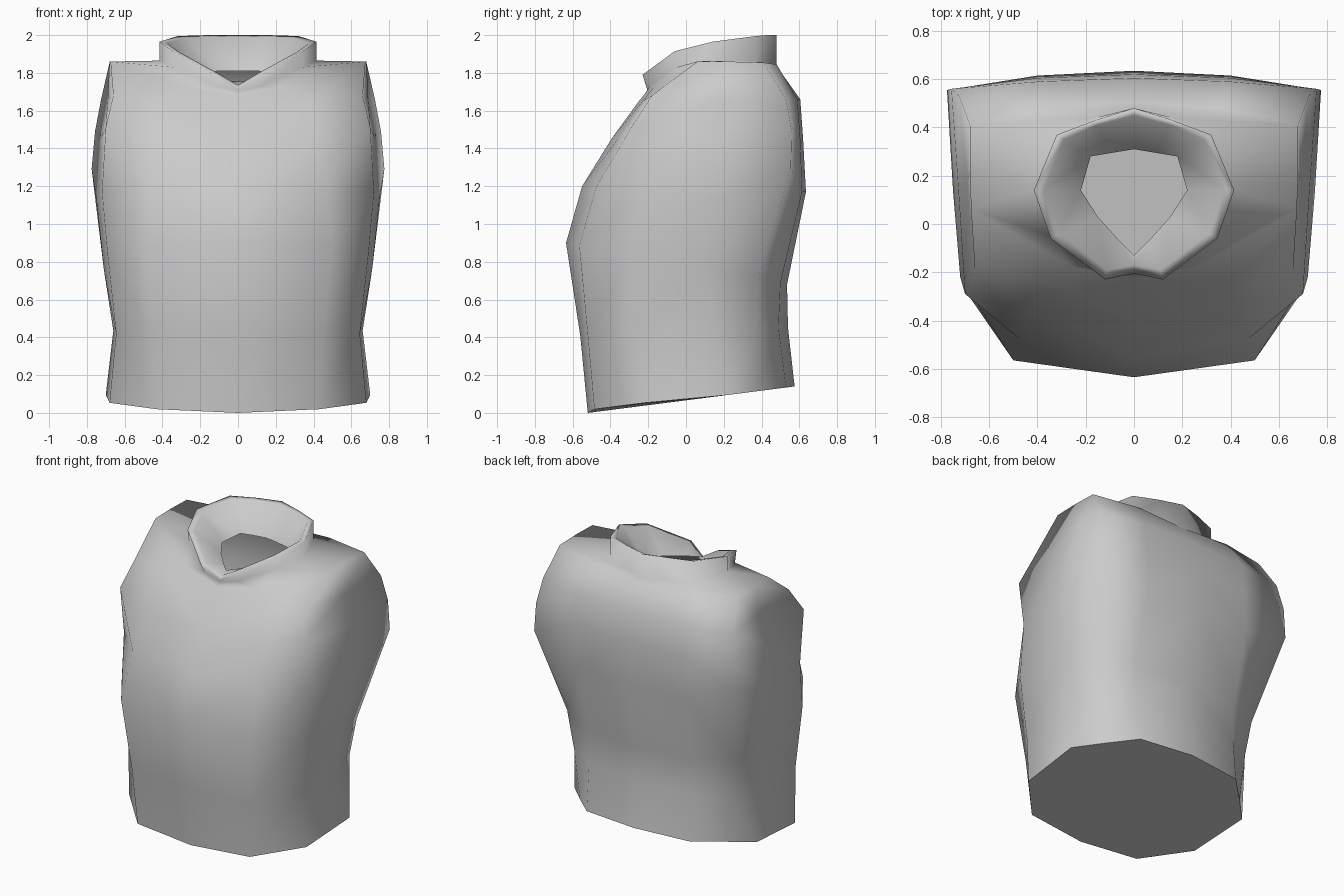
import bpy, bmesh

cube = bpy.data.objects.get("Cube")
if cube:
    bpy.data.objects.remove(cube, do_unlink=True)

# One plain grey for the whole torso
grey = bpy.data.materials.new("light_grey")
grey.use_nodes = True
grey.diffuse_color = (0.6, 0.6, 0.6, 1)
grey.node_tree.nodes["Principled BSDF"].inputs["Base Color"].default_value = (0.6, 0.6, 0.6, 1)


def tilted(z_front, z_back, pts):
    """Half ring rising evenly from front to back; a third value lifts a point."""
    y0, y1 = pts[0][1], pts[-1][1]
    return [(x, y, z_front + (z_back - z_front) * (y - y0) / (y1 - y0) + sum(lift))
            for x, y, *lift in pts]


def loft_half(name, rings):
    """Bridge half rings (front centre to back centre), close the bottom, mirror."""
    bm = bmesh.new()
    loops = [[bm.verts.new(p) for p in ring] for ring in rings]
    for a, b in zip(loops, loops[1:]):
        for i in range(len(a) - 1):
            bm.faces.new((a[i], a[i + 1], b[i + 1], b[i])).smooth = True
    bm.faces.new(loops[0][::-1])  # flat underside
    mesh = bpy.data.meshes.new(name)
    bm.to_mesh(mesh)
    bm.free()
    mesh.materials.append(grey)
    obj = bpy.data.objects.new(name, mesh)
    bpy.context.collection.objects.link(obj)
    mirror = obj.modifiers.new("mirror", 'MIRROR')
    mirror.merge_threshold = 0.0005


# Body: hem, waist, belly, chest, armholes, shoulders
body = [
    tilted(0.0, 0.14, [(0, -0.52), (0.43, -0.485, 0.015), (0.68, -0.22, 0.015), (0.70, 0.22),
                       (0.55, 0.375), (0.39, 0.53), (0, 0.575)]),
    tilted(0.41, 0.45, [(0, -0.56), (0.45, -0.52), (0.645, -0.28), (0.66, 0.15),
                        (0.59, 0.38), (0.40, 0.49), (0, 0.54)]),
    tilted(0.90, 0.68, [(0, -0.635), (0.50, -0.565), (0.69, -0.29), (0.71, 0.12),
                        (0.645, 0.38), (0.40, 0.50), (0, 0.535)]),
    tilted(1.20, 1.17, [(0, -0.55), (0.475, -0.475), (0.72, -0.22, -0.02), (0.75, 0.14, -0.05),
                        (0.775, 0.555, 0.12), (0.40, 0.615), (0, 0.635)]),
    tilted(1.45, 1.45, [(0, -0.395), (0.42, -0.36), (0.70, -0.29, 0.06), (0.728, 0.15),
                        (0.757, 0.56, 0.04), (0.40, 0.605), (0, 0.62)]),
    tilted(1.65, 1.66, [(0, -0.25), (0.38, -0.23), (0.66, -0.18, 0.03), (0.69, 0.18),
                        (0.725, 0.53), (0.40, 0.59), (0, 0.605)]),
    [(0, -0.225, 1.68), (0.26, -0.175, 1.72), (0.675, 0.06, 1.86), (0.68, 0.22, 1.86),
     (0.68, 0.41, 1.855), (0.36, 0.48, 1.845), (0, 0.505, 1.80)],
]

# Collar: base, notched rim, rim thickness, then the open neck hole
collar = [
    [(0, -0.20, 1.70), (0.12, -0.19, 1.73), (0.34, -0.05, 1.83), (0.415, 0.14, 1.865),
     (0.32, 0.37, 1.86), (0.16, 0.44, 1.85), (0, 0.48, 1.83)],
    [(0, -0.205, 1.71), (0.12, -0.23, 1.79), (0.345, -0.06, 1.915), (0.415, 0.14, 1.965),
     (0.32, 0.37, 1.995), (0.16, 0.43, 2.0), (0, 0.48, 2.0)],
    [(0, -0.17, 1.735), (0.11, -0.19, 1.80), (0.31, -0.04, 1.91), (0.375, 0.14, 1.955),
     (0.29, 0.35, 1.985), (0.15, 0.41, 1.99), (0, 0.45, 1.99)],
    [(0, -0.13, 1.755), (0.06, -0.07, 1.76), (0.15, 0.03, 1.775), (0.22, 0.14, 1.785),
     (0.18, 0.28, 1.805), (0.09, 0.295, 1.81), (0, 0.31, 1.81)],
]
loft_half("torso_with_collar", body + collar)
